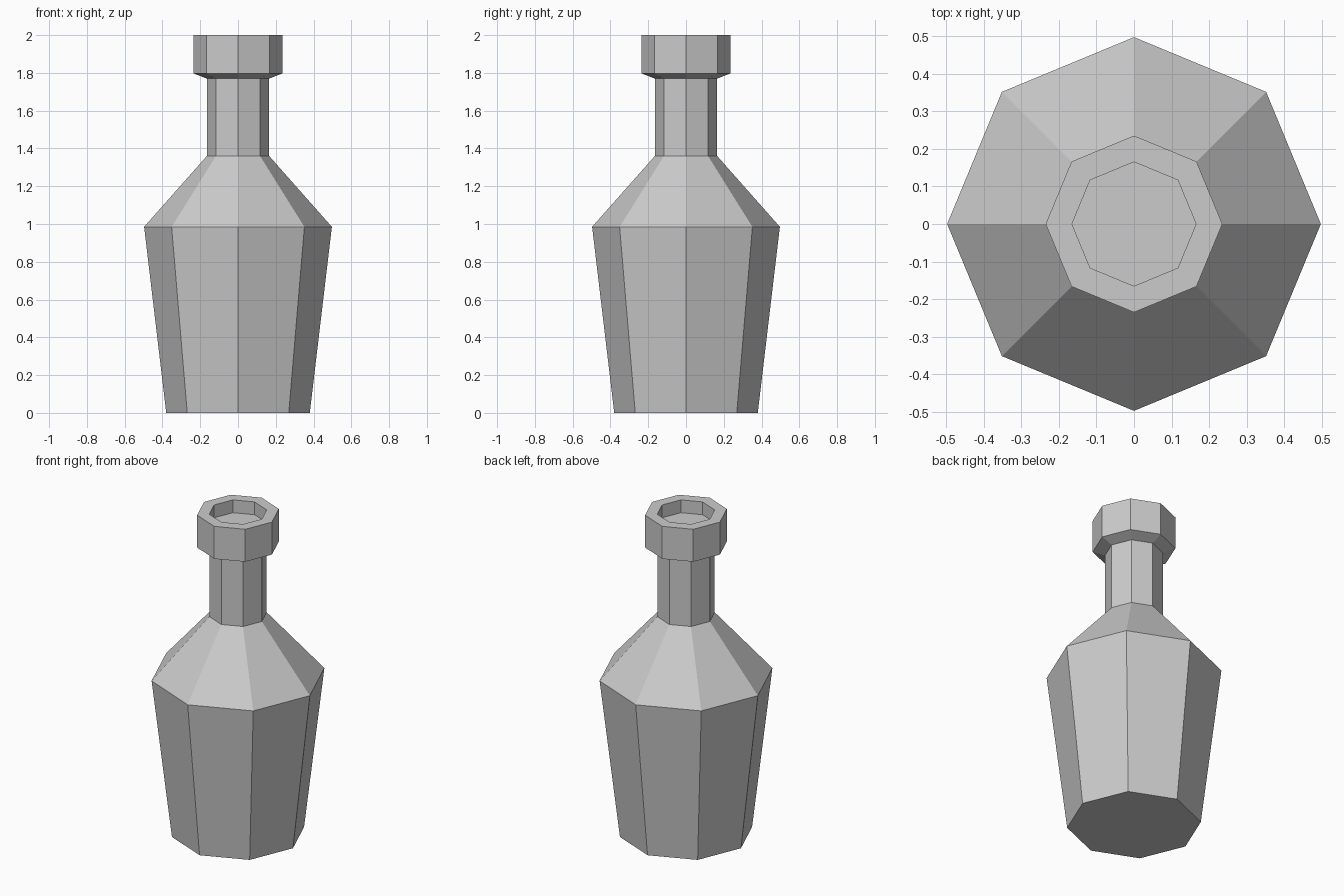
import bpy
import bmesh
from math import cos, sin, tau

cube = bpy.data.objects.get("Cube")
if cube:
    bpy.data.objects.remove(cube, do_unlink=True)

SIDES = 8

# Plain grey material
grey = bpy.data.materials.new("grey")
grey.use_nodes = True
colour = (0.6, 0.6, 0.6, 1.0)
grey.diffuse_color = colour
grey.node_tree.nodes["Principled BSDF"].inputs["Base Color"].default_value = colour


def lathe(name, profile, material):
    """Closed faceted solid from (radius, height) rings, capped at both ends."""
    bm = bmesh.new()
    rings = [[bm.verts.new((r * cos(tau * i / SIDES), r * sin(tau * i / SIDES), z))
              for i in range(SIDES)] for r, z in profile]
    for low, high in zip(rings, rings[1:]):
        for i in range(SIDES):
            j = (i + 1) % SIDES
            bm.faces.new((low[i], low[j], high[j], high[i]))
    bm.faces.new(rings[0][::-1])
    bm.faces.new(rings[-1])
    bmesh.ops.recalc_face_normals(bm, faces=bm.faces)
    mesh = bpy.data.meshes.new(name)
    bm.to_mesh(mesh)
    bm.free()
    mesh.materials.append(material)
    obj = bpy.data.objects.new(name, mesh)
    bpy.context.collection.objects.link(obj)
    return obj


# Base, tapered body, shoulder, neck, flared lip and recessed mouth
lathe("bottle", [
    (0.38, 0.0),
    (0.497, 0.985),
    (0.165, 1.36),
    (0.165, 1.77),
    (0.235, 1.797),
    (0.235, 2.0),
    (0.165, 2.0),
    (0.165, 1.92),
], grey)
